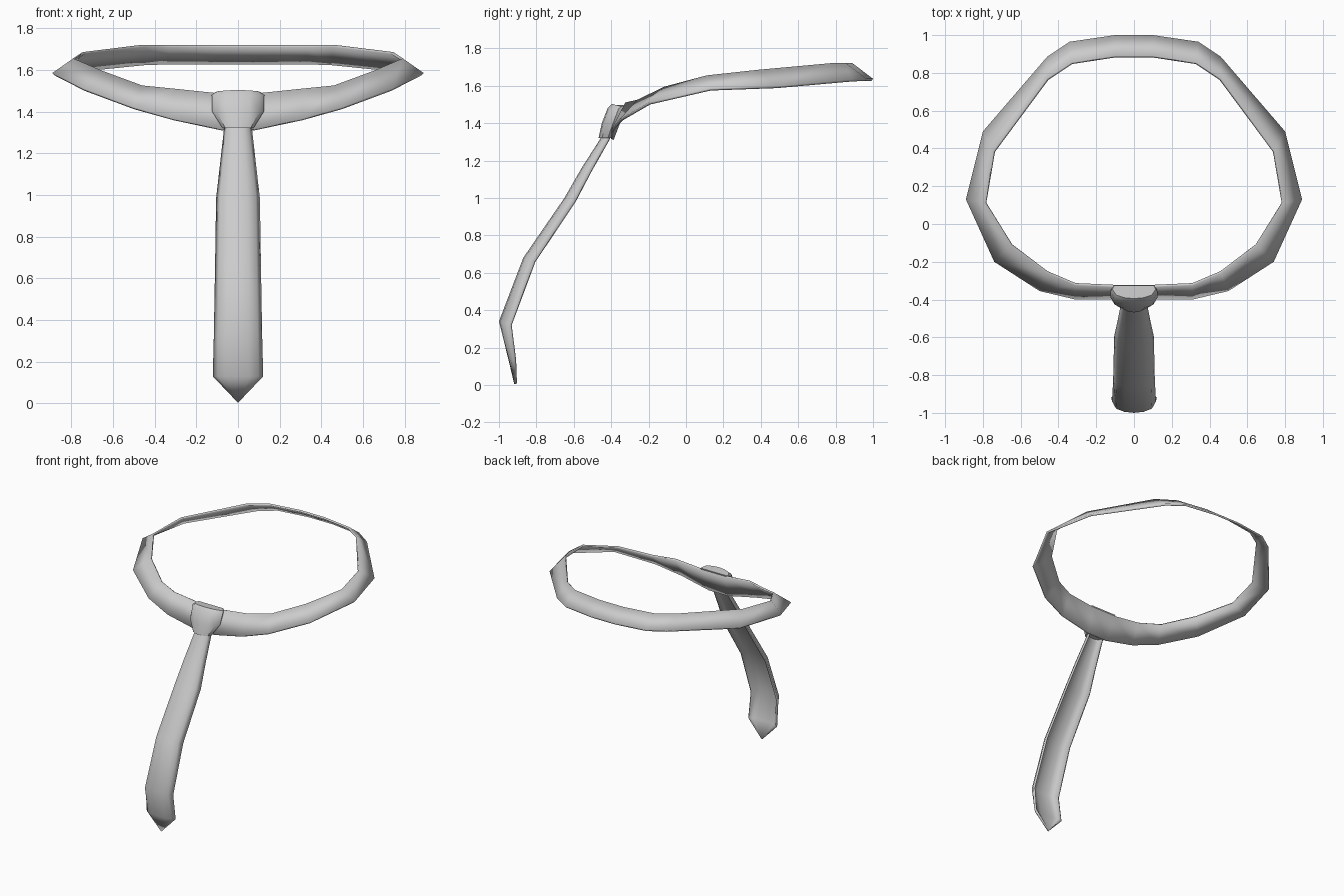
import bpy, bmesh

if "Cube" in bpy.data.objects:
    bpy.data.objects.remove(bpy.data.objects["Cube"])

def make_object(name, verts, faces, thickness=0.0, angle=0.7):
    me = bpy.data.meshes.new(name)
    me.from_pydata(verts, [], faces)
    bm = bmesh.new()
    bm.from_mesh(me)
    bmesh.ops.remove_doubles(bm, verts=bm.verts, dist=0.0005)
    if not thickness:
        bmesh.ops.recalc_face_normals(bm, faces=bm.faces)
    bm.to_mesh(me)
    bm.free()
    ob = bpy.data.objects.new(name, me)
    bpy.context.collection.objects.link(ob)
    if thickness:
        m = ob.modifiers.new("thickness", 'SOLIDIFY')
        m.thickness = thickness
        m.offset = -1
    bpy.ops.object.select_all(action='DESELECT')
    bpy.context.view_layer.objects.active = ob
    ob.select_set(True)
    bpy.ops.object.shade_smooth_by_angle(angle=angle)
    return ob

# Collar band: upper inner edge and lower outer edge, back to front on +x
upper = [(0.10, 0.89, 1.72), (0.33, 0.855, 1.72), (0.46, 0.77, 1.72),
         (0.745, 0.385, 1.685), (0.79, 0.11, 1.655), (0.65, -0.115, 1.595),
         (0.46, -0.26, 1.525), (0.31, -0.325, 1.51), (0.10, -0.335, 1.488)]
lower = [(0.10, 1.00, 1.637), (0.34, 0.965, 1.637), (0.46, 0.885, 1.632),
         (0.80, 0.49, 1.597), (0.89, 0.13, 1.585), (0.74, -0.20, 1.51),
         (0.50, -0.355, 1.42), (0.31, -0.40, 1.365), (0.08, -0.40, 1.315)]

def mirrored(pts):
    return pts + [(-x, y, z) for x, y, z in reversed(pts)]

up, low = mirrored(upper), mirrored(lower)
n = len(up)
make_object("collar_band", up + low,
            [(i, (i + 1) % n, n + (i + 1) % n, n + i) for i in range(n)], 0.014)

# Curved cross-section shared by blade and knot: (width fraction, depth fraction)
half = [(0.45, 0.1), (0.82, 0.38), (1.0, 1.0)]
section = [(-a, d) for a, d in reversed(half)] + [(0, 0)] + half

def arc(z, y, w, depth, drop=0.0):
    return [(a * w, y + d * depth, z - d * drop) for a, d in section]

# Hanging blade: z, front y, half width, depth, drop of the side edges
rows = [(1.37, -0.435, 0.06, 0.04, 0.0), (1.31, -0.462, 0.068, 0.045, 0.0),
        (1.16, -0.558, 0.086, 0.05, 0.01), (1.0, -0.65, 0.105, 0.055, 0.015),
        (0.68, -0.87, 0.11, 0.058, 0.02), (0.34, -1.0, 0.116, 0.06, 0.02),
        (0.13, -0.948, 0.121, 0.03, 0.0), (0.003, -0.918, 0.0, 0.0, 0.0)]
k = len(section)
verts = [p for r in rows for p in arc(*r)]
faces = [(r * k + c, (r + 1) * k + c, (r + 1) * k + c + 1, r * k + c + 1)
         for r in range(len(rows) - 1) for c in range(k - 1)]
make_object("tie_blade", verts, faces, 0.015)

# Knot: front arc per ring, closed by two back corners (y, z)
rings = [((1.503, -0.395, 0.115, 0.05, 0.015), (-0.325, 1.495)),
         ((1.478, -0.42, 0.126, 0.06, 0.0), (-0.33, 1.475)),
         ((1.40, -0.45, 0.124, 0.06, 0.0), (-0.365, 1.40)),
         ((1.32, -0.468, 0.074, 0.05, 0.0), (-0.40, 1.32))]
verts = []
for front, (yb, zb) in rings:
    w = front[2] * 0.9
    verts += arc(*front) + [(w, yb, zb), (-w, yb, zb)]
k += 2
faces = [(r * k + c, r * k + (c + 1) % k, (r + 1) * k + (c + 1) % k, (r + 1) * k + c)
         for r in range(len(rings) - 1) for c in range(k)]
faces += [tuple(range(k)), tuple(range((len(rings) - 1) * k, len(rings) * k))]
make_object("tie_knot", verts, faces)
